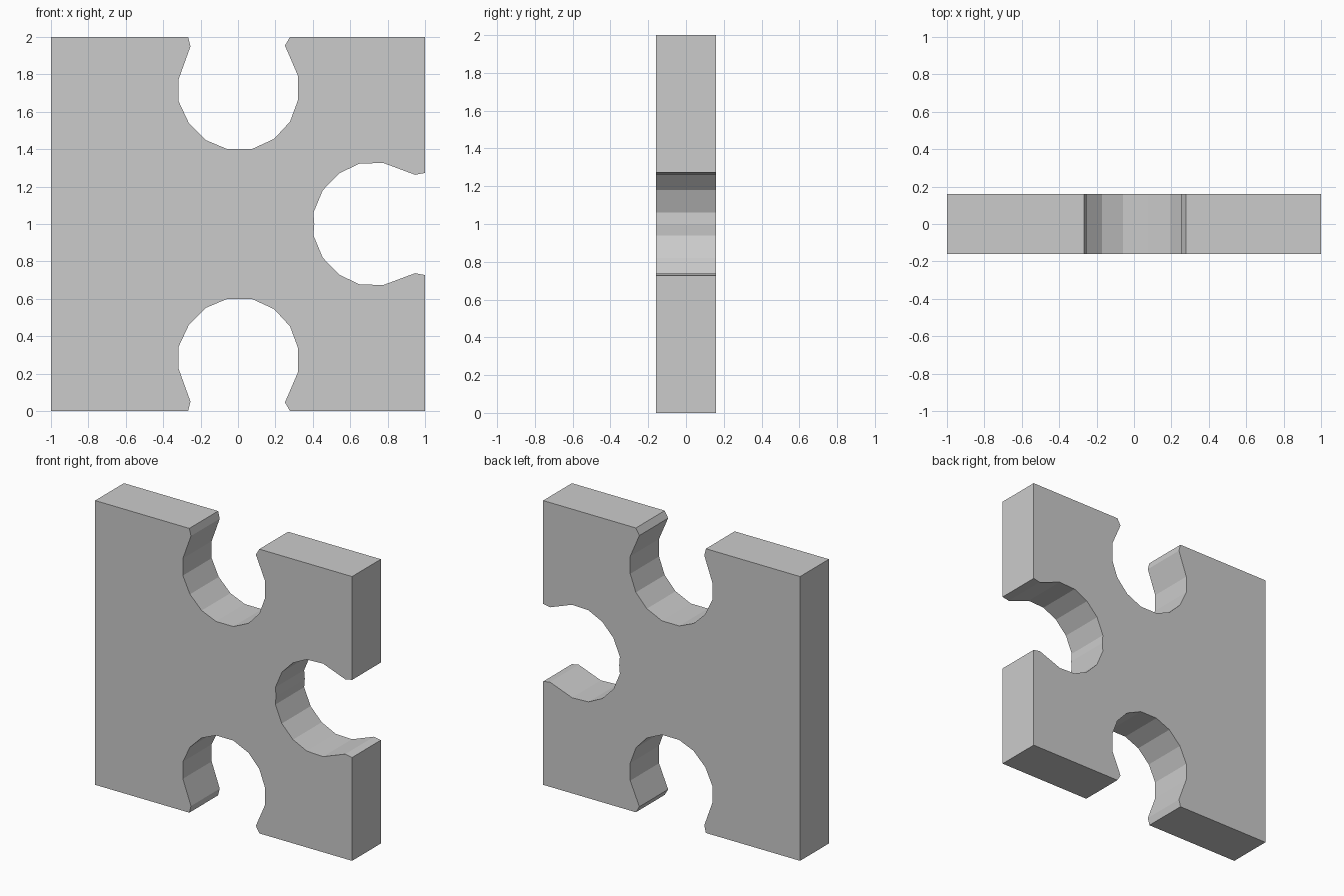
import bpy, bmesh

if "Cube" in bpy.data.objects:
    bpy.data.objects.remove(bpy.data.objects["Cube"])

HALF_THICK = 0.16

# Socket outline on the top edge, left to right: (x, depth below the edge)
socket = [(-.267, 0), (-.254, .05), (-.317, .225), (-.317, .345), (-.262, .462),
          (-.171, .552), (-.059, .599), (.075, .599), (.193, .545), (.278, .453),
          (.322, .334), (.322, .211), (.251, .046), (.278, 0)]

# Upper half of the side socket: (x, height above the middle)
side = [(1, .273), (.947, .263), (.775, .327), (.647, .322), (.54, .27),
        (.453, .18), (.403, .06)]

# Full outline, clockwise from the top left corner
outline = [(-1, 2)] + [(x, 2 - d) for x, d in socket] + [(1, 2)]
outline += [(x, 1 + h) for x, h in side] + [(.408, 1)]
outline += [(x, 1 - h) for x, h in reversed(side)]
outline += [(1, 0)] + [(x, d) for x, d in reversed(socket)] + [(-1, 0)]

# Extrude the outline through the thickness of the tile
bm = bmesh.new()
face = bm.faces.new([bm.verts.new((x, -HALF_THICK, z)) for x, z in outline])
ext = bmesh.ops.extrude_face_region(bm, geom=[face], use_keep_orig=True)
moved = [g for g in ext["geom"] if isinstance(g, bmesh.types.BMVert)]
bmesh.ops.translate(bm, verts=moved, vec=(0, 2 * HALF_THICK, 0))
bmesh.ops.recalc_face_normals(bm, faces=bm.faces[:])

mesh = bpy.data.meshes.new("puzzle_tile")
bm.to_mesh(mesh)
bm.free()
tile = bpy.data.objects.new("puzzle_tile", mesh)
bpy.context.collection.objects.link(tile)
